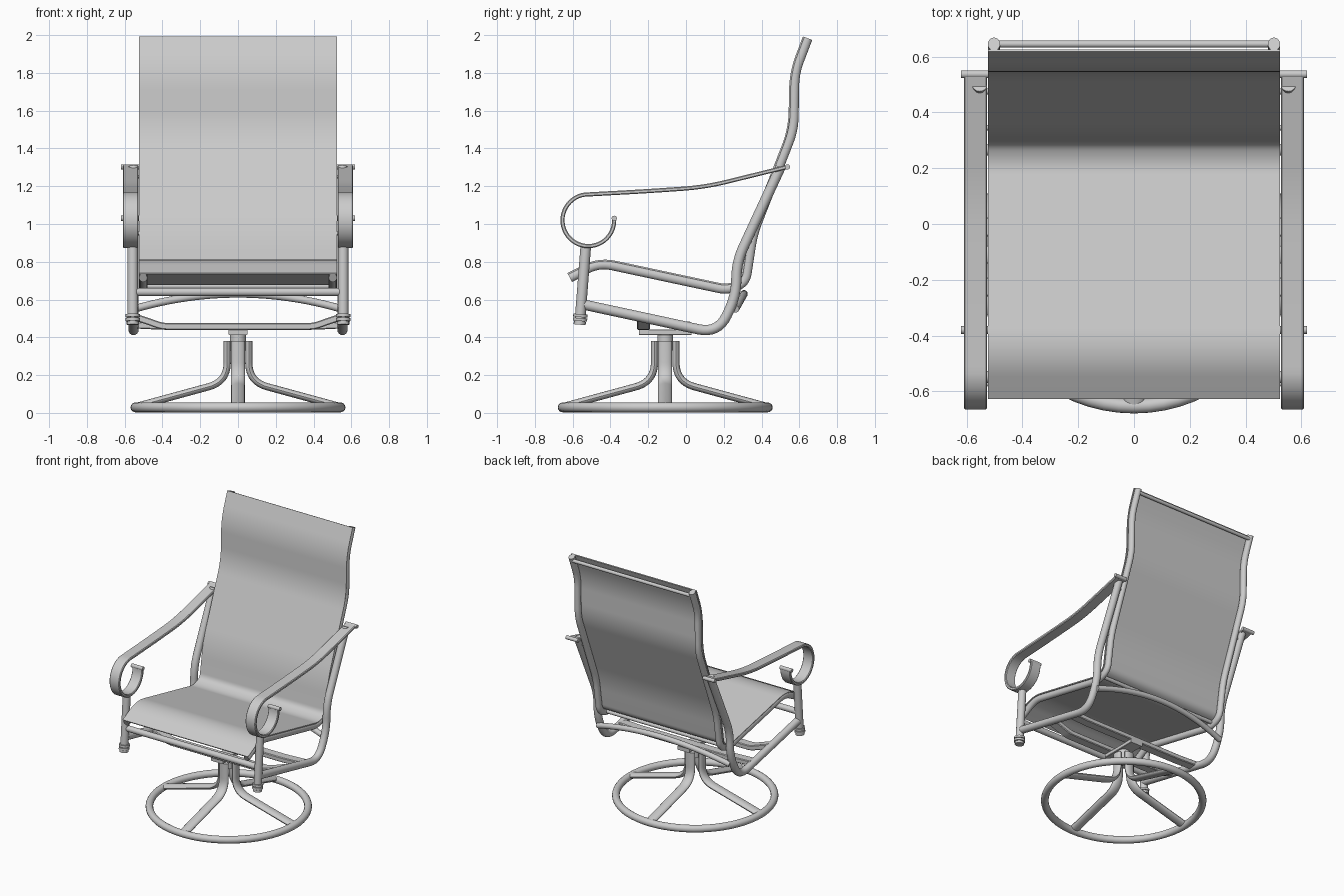
import bpy, bmesh, math
from mathutils import Vector

if "Cube" in bpy.data.objects:
    bpy.data.objects.remove(bpy.data.objects["Cube"], do_unlink=True)

grey = bpy.data.materials.new("warm light grey")
grey.use_nodes = True
COLOUR = (0.6, 0.6, 0.6, 1)
grey.diffuse_color = COLOUR
grey.node_tree.nodes["Principled BSDF"].inputs["Base Color"].default_value = COLOUR

X, Y, Z = Vector((1, 0, 0)), Vector((0, 1, 0)), Vector((0, 0, 1))


def finish(bm, name):
    bmesh.ops.recalc_face_normals(bm, faces=bm.faces)
    mesh = bpy.data.meshes.new(name)
    bm.to_mesh(mesh)
    bm.free()
    mesh.materials.append(grey)
    obj = bpy.data.objects.new(name, mesh)
    bpy.context.collection.objects.link(obj)
    bpy.ops.object.select_all(action="DESELECT")
    obj.select_set(True)
    bpy.context.view_layer.objects.active = obj
    bpy.ops.object.shade_smooth_by_angle(angle=math.radians(35))
    return obj


def oval(a, b, n=16):
    return [(a * math.cos(math.tau * i / n), b * math.sin(math.tau * i / n)) for i in range(n)]


def slab(a, b, c):
    """Rectangle section with clipped corners."""
    return [(a, b - c), (a - c, b), (c - a, b), (-a, b - c),
            (-a, c - b), (c - a, -b), (a - c, -b), (a, c - b)]


def rounded(points, cut, steps=8):
    """Round the inner corners of a path, trimming each by at most cut."""
    out = [points[0]]
    for a, p, b in zip(points, points[1:], points[2:]):
        da, db = a - p, b - p
        d = min(cut, da.length * 0.48, db.length * 0.48)
        s, e = p + da.normalized() * d, p + db.normalized() * d
        for i in range(steps + 1):
            t = i / steps
            out.append(s * (1 - t) ** 2 + p * 2 * t * (1 - t) + e * t * t)
    return out + [points[-1]]


def sweep(name, path, section, side):
    """Sweep a section along a flat path; side is the path plane's normal."""
    bm = bmesh.new()
    rings = []
    last = len(path) - 1
    for i, p in enumerate(path):
        t = (path[min(i + 1, last)] - path[max(i - 1, 0)]).normalized()
        n = side.cross(t)
        rings.append([bm.verts.new(p + side * u + n * v) for u, v in section])
    k = len(section)
    for a, b in zip(rings, rings[1:]):
        for j in range(k):
            bm.faces.new((a[j], a[(j + 1) % k], b[(j + 1) % k], b[j]))
    bm.faces.new(rings[0])
    bm.faces.new(rings[-1])
    return finish(bm, name)


def side_path(x, yz):
    return [Vector((x, y, z)) for y, z in yz]


def cross_tube(name, x0, x1, y, z, r):
    return sweep(name, [Vector((x0, y, z)), Vector((x1, y, z))], oval(r, r), Y)


# Swivel base: ring and four splayed legs
PIVOT = Vector((0, -0.11, 0))
ring = [PIVOT + Vector((math.cos(a), math.sin(a), 0)) * 0.543
        for a in (math.tau * i / 64 for i in range(64))]
bm = bmesh.new()
loops = []
for p in ring:
    d = (p - PIVOT).normalized()
    loops.append([bm.verts.new(p + d * u + Z * (v + 0.029)) for u, v in oval(0.026, 0.026)])
for i, a in enumerate(loops):
    b = loops[(i + 1) % len(loops)]
    for j in range(len(a)):
        k = (j + 1) % len(a)
        bm.faces.new((a[j], a[k], b[k], b[j]))
finish(bm, "base_ring")

for i, name in enumerate(("left", "back", "right", "front")):
    a = i * math.pi / 2
    out = Vector((math.cos(a), math.sin(a), 0))
    pts = [PIVOT + out * r + Z * z for r, z in ((0.057, 0.38), (0.057, 0.165), (0.535, 0.035))]
    sweep("base_leg_" + name, rounded(pts, 0.13, 12), oval(0.037, 0.019), out.cross(Z))

# Swivel hub and mounting plate
sweep("hub", [PIVOT + Z * 0.33, PIVOT + Z * 0.42], oval(0.042, 0.042, 24), X)
sweep("mount_plate", side_path(0, [(-0.25, 0.427), (0.03, 0.427)]), slab(0.05, 0.014, 0.003), X)

# Flat crossbars carrying the seat frame
for name, y, end in (("front", -0.225, 0.51), ("back", -0.01, 0.465)):
    pts = [Vector((x, y, z)) for x, z in ((-0.55, end), (-0.4, 0.458), (0.4, 0.458), (0.55, end))]
    sweep("crossbar_" + name, rounded(pts, 0.03), slab(0.035, 0.018, 0.005), Y)

# Sling frame path shared by inner rails and fabric
RAIL = [(-0.615, 0.715), (-0.46, 0.795), (0.22, 0.65), (0.315, 0.69),
        (0.355, 0.95), (0.57, 1.5), (0.575, 1.8), (0.645, 1.983)]
OUTER = [(-0.55, 0.575), (0.17, 0.42), (0.265, 0.62), (0.268, 0.8), (0.5, 1.3)]

# Armrest path with front scroll
ARM = side_path(0, [(0.535, 1.302), (0.1, 1.195), (-0.2, 1.174), (-0.51, 1.157)])
ARM = rounded(ARM, 0.12)
for i in range(1, 37):
    a = math.radians(90 + 272 * i / 36)
    ARM.append(Vector((0, -0.517 + 0.137 * math.cos(a), 1.02 + 0.137 * math.sin(a))))

for side, s in (("left", 1), ("right", -1)):
    sweep("sling_rail_" + side, rounded(side_path(s * 0.502, RAIL), 0.07), oval(0.022, 0.025), X)
    sweep("side_frame_" + side, rounded(side_path(s * 0.553, OUTER), 0.13), oval(0.027, 0.027), X)

    # Front post with ringed foot
    top, foot = side_path(s * 0.557, [(-0.53, 0.89), (-0.562, 0.48)])
    sweep("front_post_" + side, [top, foot], oval(0.028, 0.028), X)
    up = (top - foot).normalized()
    for k, (h, r) in enumerate(((-0.005, 0.032), (0.014, 0.038), (0.035, 0.038))):
        c = foot + up * h
        sweep(f"foot_ring_{k + 1}_{side}", [c - up * 0.008, c + up * 0.008], oval(r, r), X)

    # Flat armrest with rolled ends
    sweep("armrest_" + side, [p + X * s * 0.568 for p in ARM], slab(0.042, 0.011, 0.005), X)
    for name, y, z in (("back", 0.537, 1.302), ("scroll", -0.38, 1.03)):
        cross_tube(f"armrest_{name}_roll_{side}", s * 0.523, s * 0.62, y, z, 0.014)

    # Bolt joining the back rail to the side frame
    for y, z in ((0.475, 1.25), (0.345, 0.95)):
        cross_tube("frame_bolt_" + side, s * 0.5, s * 0.56, y, z, 0.01)

# Sling fabric over the rails
fabric = [(0.523, 0.02), (0.523, 0.028), (-0.523, 0.028), (-0.523, 0.02)]
sweep("sling_fabric", rounded(side_path(0, RAIL), 0.1, 12), fabric, X)

# Cross tubes
cross_tube("front_stretcher", -0.55, 0.55, -0.548, 0.64, 0.022)
cross_tube("top_spreader", -0.5, 0.5, 0.645, 1.955, 0.013)
cross_tube("seat_back_spreader", -0.5, 0.5, 0.25, 0.67, 0.014)

# Arched rear brace, leaning backward
lean = Vector((0, 0.045, 0.08))
arch = [Vector((0.55 * t, 0.262, 0.55)) + lean * (1 - t * t)
        for t in (i / 12 - 1 for i in range(25))]
sweep("rear_arch_brace", arch, oval(0.02, 0.02), X.cross(lean).normalized())
